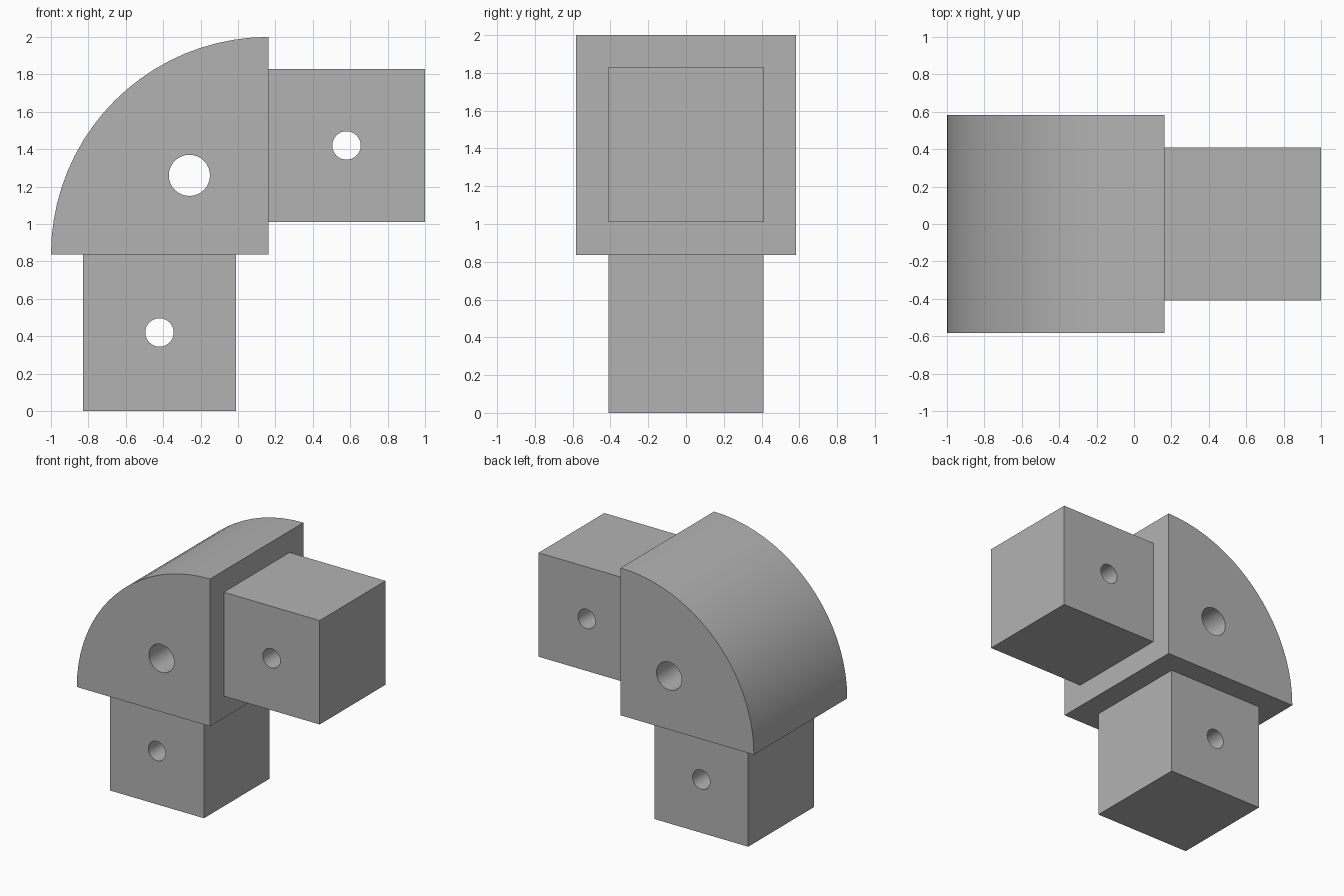
import bpy
import bmesh
from math import cos, sin, pi, radians

default = bpy.data.objects.get("Cube")
if default:
    bpy.data.objects.remove(default, do_unlink=True)

GREY = (0.45, 0.45, 0.45, 1.0)
grey = bpy.data.materials.new("plain_grey")
grey.diffuse_color = GREY
grey.use_nodes = True
grey.node_tree.nodes["Principled BSDF"].inputs["Base Color"].default_value = GREY


def extrude_profile(name, points, half_depth):
    """Extrude an x-z outline symmetrically along y."""
    bm = bmesh.new()
    face = bm.faces.new([bm.verts.new((x, -half_depth, z)) for x, z in points])
    result = bmesh.ops.extrude_face_region(bm, geom=[face])
    new_verts = [g for g in result["geom"] if isinstance(g, bmesh.types.BMVert)]
    bmesh.ops.translate(bm, verts=new_verts, vec=(0, 2 * half_depth, 0))
    bmesh.ops.recalc_face_normals(bm, faces=bm.faces)
    mesh = bpy.data.meshes.new(name)
    bm.to_mesh(mesh)
    bm.free()
    mesh.materials.append(grey)
    obj = bpy.data.objects.new(name, mesh)
    bpy.context.collection.objects.link(obj)
    return obj


def arc(cx, cz, radius, start, end, steps):
    angles = [start + (end - start) * i / steps for i in range(steps + 1)]
    return [(cx + radius * cos(a), cz + radius * sin(a)) for a in angles]


def rectangle(x0, x1, z0, z1):
    return [(x0, z0), (x1, z0), (x1, z1), (x0, z1)]


def drill(obj, x, z, radius):
    """Cut a round hole right through along y, then shade the result."""
    cutter = extrude_profile("hole_cutter", arc(x, z, radius, 0, 2 * pi, 32)[:-1], 1)
    cutter.hide_render = True
    mod = obj.modifiers.new("hole", 'BOOLEAN')
    mod.operation = 'DIFFERENCE'
    mod.solver = 'EXACT'
    mod.object = cutter
    bpy.ops.object.select_all(action='DESELECT')
    obj.select_set(True)
    bpy.context.view_layer.objects.active = obj
    bpy.ops.object.modifier_apply(modifier=mod.name)
    bpy.data.objects.remove(cutter, do_unlink=True)
    bpy.ops.object.shade_smooth_by_angle(angle=radians(30))


# Quarter-round corner block
CORNER_X, CORNER_Z, RADIUS = 0.163, 0.837, 1.163
corner = extrude_profile(
    "corner_block",
    [(CORNER_X, CORNER_Z)] + arc(CORNER_X, CORNER_Z, RADIUS, pi / 2, pi, 20),
    0.582)
drill(corner, -0.26, 1.26, 0.11)

# Square plugs leaving the two flat sides
side_plug = extrude_profile("side_plug", rectangle(CORNER_X, 1, 1.01, 1.83), 0.41)
drill(side_plug, 0.58, 1.42, 0.076)

lower_plug = extrude_profile("lower_plug", rectangle(-0.83, -0.01, 0, CORNER_Z), 0.41)
drill(lower_plug, -0.42, 0.42, 0.076)
